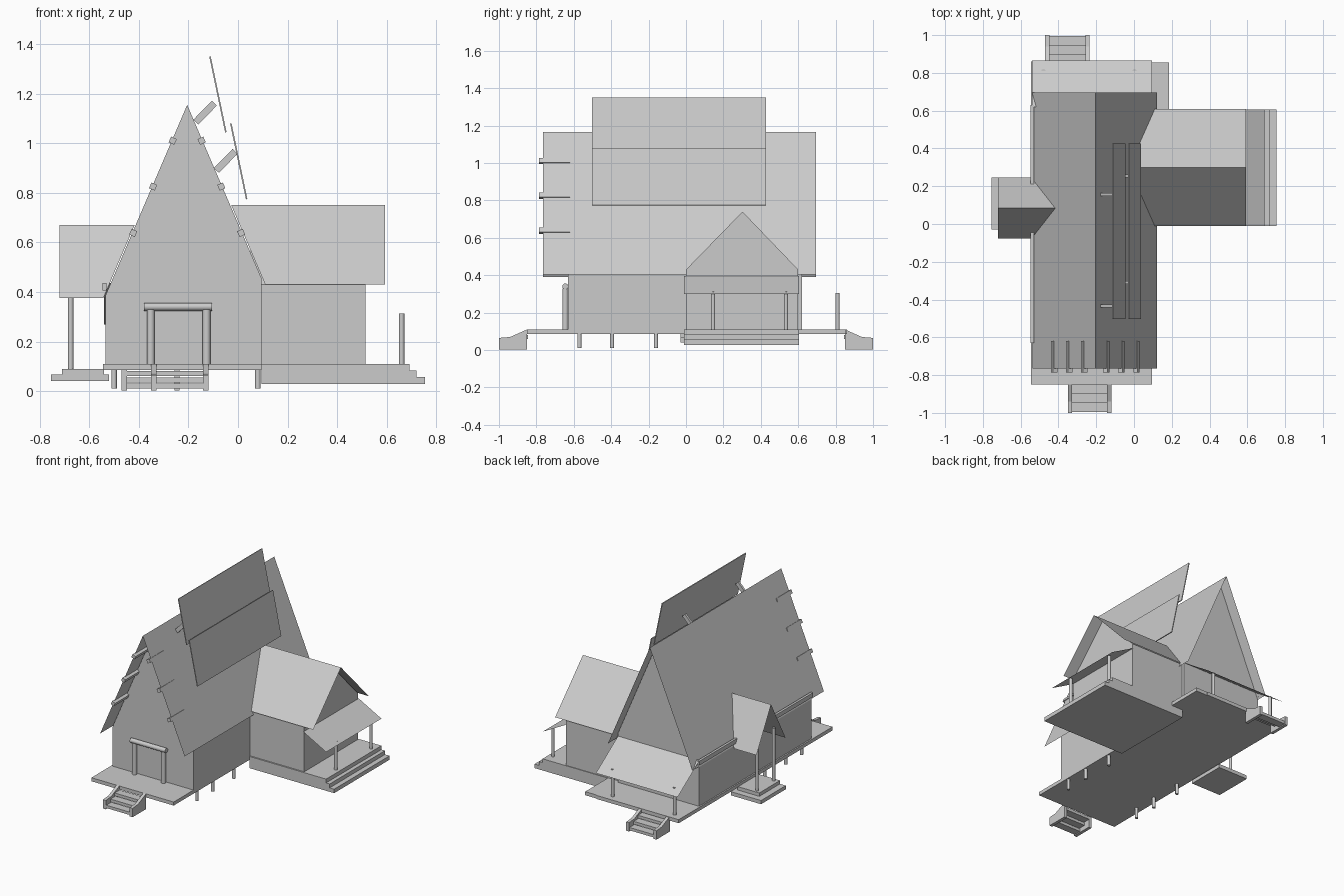
import bpy
from math import atan2, hypot
from mathutils import Vector

cube = bpy.data.objects.get("Cube")
if cube:
    bpy.data.objects.remove(cube)

grey = bpy.data.materials.new("plain_grey")
grey.use_nodes = True
COLOUR = (0.6, 0.6, 0.6, 1)
grey.diffuse_color = COLOUR
grey.node_tree.nodes["Principled BSDF"].inputs["Base Color"].default_value = COLOUR


def mesh_object(name, verts, faces):
    mesh = bpy.data.meshes.new(name)
    mesh.from_pydata(verts, [], faces)
    mesh.update()
    mesh.materials.append(grey)
    obj = bpy.data.objects.new(name, mesh)
    bpy.context.collection.objects.link(obj)
    return obj


def box(name, x, y, z):
    """Box from three (low, high) ranges."""
    bpy.ops.mesh.primitive_cube_add(size=1)
    obj = bpy.context.object
    obj.name = name
    obj.location = [(a + b) / 2 for a, b in (x, y, z)]
    obj.scale = [b - a for a, b in (x, y, z)]
    obj.data.materials.append(grey)
    return obj


def rod(name, start, end, radius, sides=16):
    a, b = Vector(start), Vector(end)
    bpy.ops.mesh.primitive_cylinder_add(vertices=sides, radius=radius,
                                        depth=(b - a).length, location=(a + b) / 2)
    obj = bpy.context.object
    obj.name = name
    obj.rotation_euler = (b - a).to_track_quat("Z", "Y").to_euler()
    obj.data.materials.append(grey)
    bpy.ops.object.shade_smooth_by_angle()
    return obj


def prism(name, profile, low, high, axis):
    """Extrude a 2D profile: axis y takes (x, z) points, axis x takes (y, z)."""
    def place(p, d):
        return (p[0], d, p[1]) if axis == "y" else (d, p[0], p[1])
    n = len(profile)
    verts = [place(p, d) for d in (low, high) for p in profile]
    order = list(range(n))
    sides = [(i, (i + 1) % n, n + (i + 1) % n, n + i) for i in order]
    caps = [order[::-1], [n + i for i in order]]
    faces = sides + caps
    if axis == "y":
        faces = [list(f)[::-1] for f in faces]
    area = sum(profile[i][0] * profile[(i + 1) % n][1]
               - profile[(i + 1) % n][0] * profile[i][1] for i in order)
    if area < 0:
        faces = [list(f)[::-1] for f in faces]
    return mesh_object(name, verts, faces)


# Main hall: walls with gables, steep sheet roof, deck
RIDGE_X, RIDGE_Z, SLOPE = -0.205, 1.165, 2.335


def roof_x(z, side):
    return RIDGE_X + side * (RIDGE_Z - z) / SLOPE


prism("hall_walls", [(-0.535, 0.1), (0.095, 0.1), (0.095, 0.455),
                     (RIDGE_X, 1.155), (-0.535, 0.385)], -0.63, 0.62, "y")
F, B = -0.765, 0.695
left_eave, right_eave = roof_x(0.39, -1), roof_x(0.405, 1)
mesh_object("hall_roof",
            [(left_eave, F, 0.39), (RIDGE_X, F, RIDGE_Z), (right_eave, F, 0.405),
             (left_eave, B, 0.39), (RIDGE_X, B, RIDGE_Z), (right_eave, B, 0.405)],
            [(0, 1, 4, 3), (1, 2, 5, 4)])
box("hall_deck", (-0.545, 0.095), (-0.85, 0.86), (0.085, 0.11))
box("back_deck_extension", (0.095, 0.185), (0.605, 0.855), (0.085, 0.11))
for low, high in ((-0.63, -0.04), (0.21, 0.63)):
    box("eave_rail", (-0.547, -0.53), (low, high), (0.405, 0.435))

# Roof beam ends under the front overhang
for z in (1.01, 0.825, 0.638):
    for side in (-1, 1):
        beam = box("roof_beam", (-0.0125, 0.0125), (-0.785, -0.62), (-0.0125, 0.0125))
        beam.location = (roof_x(z, side) - side * 0.008, -0.7025, z)
        beam.rotation_euler.y = side * atan2(SLOPE, 1)

# Piers under the hall
for y in (-0.57, -0.395, -0.16):
    for x in (-0.5, 0.08):
        rod("pier", (x, y, 0.01), (x, y, 0.09), 0.011)

# Front door frame
for x in (-0.352, -0.127):
    rod("door_post", (x, -0.645, 0.11), (x, -0.645, 0.33), 0.016)
rod("door_lintel", (-0.38, -0.645, 0.34), (-0.105, -0.645, 0.34), 0.016)


# Steps at both ends
def stairs(name, x0, x1, side):
    profile = [(side * y, z) for y, z in
               ((1, 0.003), (1, 0.065), (0.94, 0.07), (0.85, 0.11), (0.85, 0.003))]
    for low, high in ((x0, x0 + 0.022), (x1 - 0.022, x1)):
        prism(name + "_stringer", profile, low, high, "x")
    for i in range(3):
        top, outer = 0.03 + 0.025 * i, 0.995 - 0.047 * i
        ends = sorted((side * outer, side * (outer - 0.055)))
        box(name + "_tread", (x0 + 0.02, x1 - 0.02), ends, (top - 0.02, top))


stairs("front_stairs", -0.35, -0.12, -1)
stairs("back_stairs", -0.47, -0.235, 1)

# Back porch
mesh_object("back_porch_roof", [(-0.54, 0.62, 0.435), (0.095, 0.62, 0.435),
                                (0.095, 0.865, 0.268), (-0.54, 0.865, 0.268)], [(0, 1, 2, 3)])
for x in (-0.48, 0.003):
    rod("back_porch_post", (x, 0.81, 0.11), (x, 0.81, 0.305), 0.011)


# Side roofs run into the slope of the hall roof
def side_roof(name, outer_x, y0, y1, eave_z, ridge_z, side):
    mid = (y0 + y1) / 2
    rows = ((y0, eave_z), (mid, ridge_z), (y1, eave_z))
    verts = [(roof_x(z, side), y, z) for y, z in rows]
    verts += [(outer_x, y, z) for y, z in rows]
    mesh_object(name, verts, [(0, 3, 4, 1), (1, 4, 5, 2)])


# Wing on the left side of the hall
prism("wing_walls", [(0.0, 0.1), (0.6, 0.1), (0.6, 0.43), (0.302, 0.74), (0.0, 0.43)],
      0.05, 0.515, "x")
side_roof("wing_roof", 0.592, -0.01, 0.608, 0.43, 0.75, 1)
for i, x in enumerate((0.755, 0.72, 0.692)):
    low = 0.028 + 0.027 * i
    box("wing_deck_step", (0.095, x), (-0.01, 0.605), (low, low + 0.028))
mesh_object("wing_porch_roof", [(0.515, -0.01, 0.395), (0.692, -0.01, 0.3),
                                (0.692, 0.605, 0.3), (0.515, 0.605, 0.395)], [(0, 1, 2, 3)])
for y in (0.145, 0.535):
    rod("wing_porch_post", (0.66, y, 0.11), (0.66, y, 0.312), 0.011)

# Small entrance porch on the right side of the hall
side_roof("entry_roof", -0.72, -0.078, 0.245, 0.375, 0.67, -1)
box("entry_deck", (-0.71, -0.54), (-0.03, 0.2), (0.065, 0.09))
box("entry_step", (-0.755, -0.52), (-0.03, 0.245), (0.04, 0.066))
for y in (-0.01, 0.175):
    rod("entry_post", (-0.675, y, 0.088), (-0.675, y, 0.46), 0.011)


# Tilted panels standing off the roof, with struts
def slanted_bar(name, a, b, width, y0, y1):
    dx, dz = b[0] - a[0], b[1] - a[1]
    length = hypot(dx, dz)
    nx, nz = -dz / length * width / 2, dx / length * width / 2
    prism(name, [(a[0] + nx, a[1] + nz), (a[0] - nx, a[1] - nz),
                 (b[0] - nx, b[1] - nz), (b[0] + nx, b[1] + nz)], y0, y1, "y")


for top, foot, strut_ys in (((-0.113, 1.35), (-0.17, 1.085), (-0.435, 0.155)),
                            ((-0.029, 1.08), (-0.087, 0.89), (-0.31, 0.255))):
    slanted_bar("roof_panel", top, (top[0] + 0.064, top[1] - 0.306), 0.006, -0.503, 0.427)
    for y in strut_ys:
        slanted_bar("panel_strut", foot, (foot[0] + 0.075, foot[1] + 0.077),
                    0.028, y - 0.008, y + 0.008)
